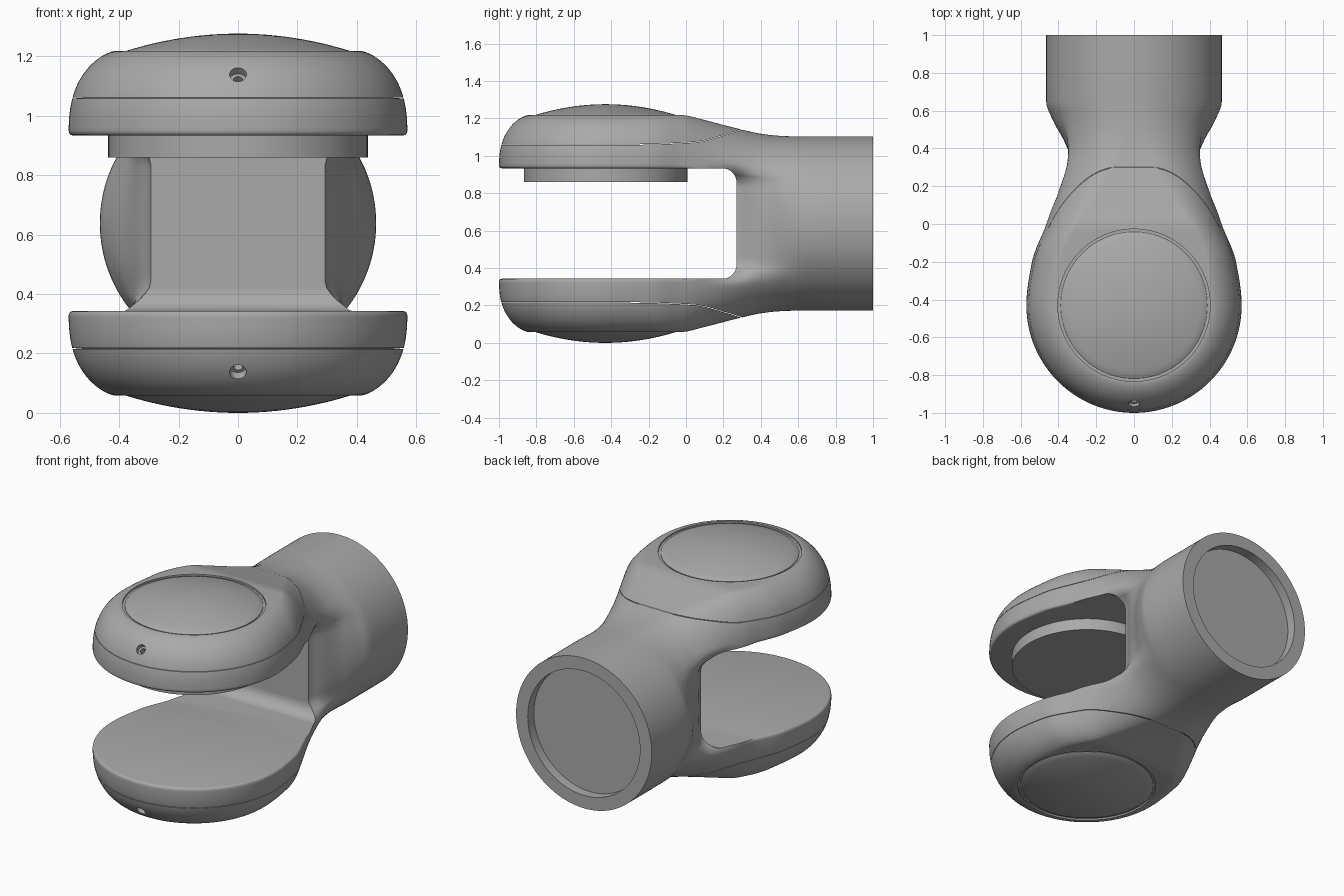
import bpy, bmesh, math
from mathutils import Matrix, Vector

if "Cube" in bpy.data.objects:
    bpy.data.objects.remove(bpy.data.objects["Cube"])

ZC, HUB, TUBE_R, R_HUB, R_TOP = 0.638, -0.43, 0.465, 0.57, 0.41
HIGH, GAP = 0.58, 0.295          # half height of the fork, half height of its slot

grey = bpy.data.materials.new("satin grey")
grey.use_nodes = True
grey.diffuse_color = (0.4, 0.4, 0.4, 1)
grey.node_tree.nodes["Principled BSDF"].inputs["Base Color"].default_value = grey.diffuse_color


def smooth(v, a, b):
    t = min(1, max(0, (v - a) / (b - a)))
    return t * t * (3 - 2 * t)


def curve(points):
    """Smooth interpolation through (y, value) points without overshoot."""
    n = len(points)
    sec = [(q[1] - p[1]) / (q[0] - p[0]) for p, q in zip(points, points[1:])]
    slope = [0] + [0 if a * b <= 0 else 2 * a * b / (a + b) for a, b in zip(sec, sec[1:])] + [0]

    def f(y):
        if y <= points[0][0]:
            return points[0][1]
        for i in range(n - 1):
            (x0, v0), (x1, v1) = points[i], points[i + 1]
            if y <= x1:
                h = x1 - x0
                t = (y - x0) / h
                return (v0 * (1 + 2 * t) * (1 - t) ** 2 + v1 * t * t * (3 - 2 * t)
                        + h * slope[i] * t * (1 - t) ** 2 + h * slope[i + 1] * t * t * (t - 1))
        return points[-1][1]
    return f


arm_width = curve([(HUB, 0.57), (-0.2, 0.54), (0, 0.465), (0.2, 0.405), (0.4, 0.372),
                   (0.5, 0.378), (0.65, 0.4), (1, 0.4)])
web_width = curve([(0.2, 0.285), (0.28, 0.295), (0.35, 0.33), (0.45, 0.375),
                   (0.55, 0.43), (0.65, TUBE_R), (1, TUBE_R)])
half_height = curve([(-0.03, HIGH), (0.1, 0.553), (0.2, 0.527), (0.3, 0.502),
                     (0.4, 0.48), (0.5, 0.469), (0.62, TUBE_R), (1, TUBE_R)])


def hub_radius(u):
    s = max(0, (abs(u) - GAP / HIGH) / (1 - GAP / HIGH))
    r = R_TOP + (R_HUB - R_TOP) * max(0, 1 - s ** 2.6) ** 0.65
    lip = 1 - min(1, max(0, (abs(u) * HIGH - GAP) / 0.016))   # rounded inner lip
    return r - 0.016 * (1 - math.sqrt(1 - lip * lip))


def half_width(y, u):
    dz = half_height(y) * abs(u)
    ring = math.sqrt(max(0, 1 - u * u))
    b = smooth(y, -0.15, 0.62)
    hub = hub_radius(u) / R_HUB
    arm = arm_width(y) * (hub * (1 - b) + b * ring / 0.8605)
    c = smooth(y, 0.28, 0.62)
    web = web_width(y) * (1 - c + c * ring)
    k = smooth(y, 0.05, 0.27) * (1 - smooth(dz, 0.2, 0.33))
    return arm * (1 - k) + web * k


def finish(bm, name, shaded=True):
    bmesh.ops.recalc_face_normals(bm, faces=bm.faces)
    me = bpy.data.meshes.new(name)
    bm.to_mesh(me)
    bm.free()
    ob = bpy.data.objects.new(name, me)
    bpy.context.collection.objects.link(ob)
    me.materials.append(grey)
    if shaded:
        shade(ob)
    return ob


def shade(ob):
    bpy.ops.object.select_all(action='DESELECT')
    ob.select_set(True)
    bpy.context.view_layer.objects.active = ob
    bpy.ops.object.shade_smooth_by_angle(angle=math.radians(32))


def prism(name, yz, half):
    """Side outline extruded across the model."""
    bm = bmesh.new()
    f = bm.faces.new([bm.verts.new((-half, y, z)) for y, z in yz])
    new = bmesh.ops.extrude_face_region(bm, geom=[f])["geom"]
    bmesh.ops.translate(bm, vec=(2 * half, 0, 0),
                        verts=[v for v in new if isinstance(v, bmesh.types.BMVert)])
    return finish(bm, name, False)


def cylinder(name, radius, depth, centre, axis=(0, 0, 1), shaded=False):
    bm = bmesh.new()
    turn = Vector(axis).to_track_quat('Z', 'Y').to_matrix().to_4x4()
    bmesh.ops.create_cone(bm, cap_ends=True, segments=96, radius1=radius, radius2=radius,
                          depth=depth, matrix=Matrix.Translation(centre) @ turn)
    return finish(bm, name, shaded)


# Fork body: a skin running from the tube, around the hub and back to the tube
rows = {math.sin(math.pi / 2 * i / 32) for i in range(33)}
rows |= {(GAP + d) / HIGH for d in (0, 0.002, 0.005, 0.01, 0.016)}
rows = sorted(rows | {-u for u in rows})
back = [1 - 0.35 * i / 4 for i in range(4)] + [0.65 - (0.65 - HUB) * i / 54 for i in range(54)]
arc = [math.pi * i / 64 for i in range(65)]
bm = bmesh.new()
cols = [[bm.verts.new((half_width(y, u), y, ZC + half_height(y) * u)) for u in rows] for y in back]
for a in arc:
    cols.append([bm.verts.new((hub_radius(u) * math.cos(a), HUB - hub_radius(u) * math.sin(a),
                               ZC + HIGH * u)) for u in rows])
cols += [[bm.verts.new((-half_width(y, u), y, ZC + half_height(y) * u)) for u in rows]
         for y in reversed(back)]
n = len(cols)
for p, q in zip(cols, cols[1:]):
    for j in range(len(rows) - 1):
        bm.faces.new((p[j], q[j], q[j + 1], p[j + 1]))
for i in range(n // 2):                       # close top and bottom across the middle
    for j in (0, -1):
        loop = [cols[i][j], cols[i + 1][j], cols[n - 2 - i][j], cols[n - 1 - i][j]]
        bm.faces.new(list(dict.fromkeys(loop)))
bm.faces.new(cols[0] + cols[-1][::-1])        # tube end
bmesh.ops.remove_doubles(bm, verts=bm.verts, dist=1e-5)
bmesh.ops.dissolve_degenerate(bm, dist=1e-6, edges=bm.edges)
body = finish(bm, "fork_body", False)

# Cutters: slot with rounded corners, tube socket
fillet, wall = 0.075, 0.27
outline = [(-1.3, ZC + GAP), (-1.3, ZC - GAP)]
for side in (-1, 1):
    for i in range(11):
        a = math.pi / 2 * (i / 10 if side > 0 else i / 10 - 1)
        outline.append((wall - fillet + fillet * math.cos(a),
                        ZC + side * (GAP - fillet) + fillet * math.sin(a)))
cutters = [prism("slot_cutter", outline, 0.9),
           cylinder("socket_cutter", 0.385, 0.12, (0, 1, ZC), (0, 1, 0))]

# Cutters for each arm: cover seam, cap groove, screw hole
seam = curve([(-0.3, 0.422), (0.05, 0.435), (0.2, 0.472), (0.3, 0.503), (0.4, 0.55)])
path = [-1.2, -0.6] + [-0.3 + 0.05 * i for i in range(15)]
for side, label in ((1, "upper"), (-1, "lower")):
    line = [(y, ZC + side * (seam(y) - 0.0015)) for y in path]
    line += [(y, ZC + side * (seam(y) + 0.0015)) for y in reversed(path)]
    cutters.append(prism(label + "_seam_cutter", line, 0.9))
    cutters.append(cylinder(label + "_groove_cutter", 0.403, 0.02, (0, HUB, ZC + side * HIGH)))
    for r, d in ((0.028, 0.05), (0.016, 0.12)):
        cutters.append(cylinder(label + "_screw_cutter", r, d,
                                (0, HUB - 0.52, ZC + side * 0.5), (0, -1, side)))

for c in cutters:
    c.hide_render = True
    mod = body.modifiers.new(c.name, 'BOOLEAN')
    mod.operation, mod.solver, mod.object = 'DIFFERENCE', 'EXACT', c
bpy.context.view_layer.update()
cut = bpy.data.meshes.new_from_object(body.evaluated_get(bpy.context.evaluated_depsgraph_get()))
body.modifiers.clear()
body.data = cut
for c in cutters:
    bpy.data.objects.remove(c)
shade(body)

# Domed caps on both outer faces
for side, label in ((1, "upper"), (-1, "lower")):
    bm = bmesh.new()
    prof = [(0, 0.54), (0.388, 0.54), (0.388, 0.574)]
    prof += [(0.383 * (1 - i / 12), 0.638 - 0.06 * (1 - i / 12) ** 2) for i in range(13)]
    vs = [bm.verts.new((r, HUB, ZC + side * z)) for r, z in prof]
    edges = [bm.edges.new(e) for e in zip(vs, vs[1:])]
    bmesh.ops.spin(bm, geom=vs + edges, cent=(0, HUB, 0), axis=(0, 0, 1),
                   angle=2 * math.pi, steps=96)
    bmesh.ops.remove_doubles(bm, verts=bm.verts, dist=1e-5)
    finish(bm, label + "_cap")

# Bearing pad under the upper arm
cylinder("bearing_pad", 0.437, 0.1, (0, HUB, ZC + 0.272), shaded=True)
